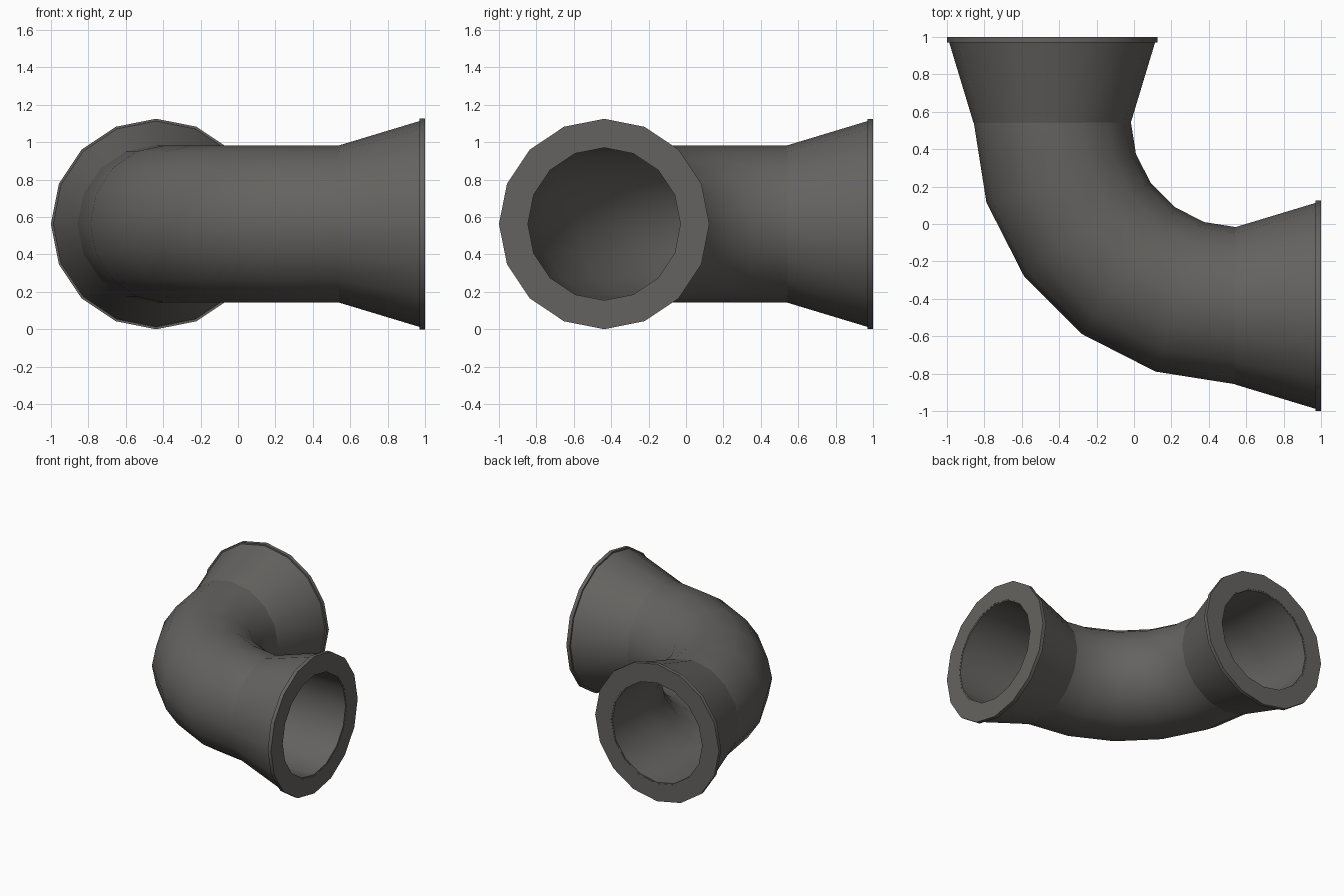
import bpy, bmesh, math
from mathutils import Vector

if "Cube" in bpy.data.objects:
    bpy.data.objects.remove(bpy.data.objects["Cube"])

SIDES = 16
C = 0.55            # bend centre in x and y
R = 0.9875          # bend radius of the centre line
AXIS = C - R        # offset of each straight end from the origin
Z = 0.5625          # height of the centre line
PIPE_R, BORE_R = 0.42, 0.408

grey = bpy.data.materials.new("dark grey")
grey.diffuse_color = (0.130, 0.124, 0.117, 1)
grey.use_nodes = True
grey.node_tree.nodes["Principled BSDF"].inputs["Base Color"].default_value = grey.diffuse_color


def sweep_closed(name, stations):
    """Join rings (centre x, centre y, sideways direction angle, radius) into a closed loop of rings."""
    bm = bmesh.new()
    rings = []
    for x, y, a, r in stations:
        side = Vector((-math.sin(a), -math.cos(a), 0))
        ring = []
        for i in range(SIDES):
            t = 2 * math.pi * i / SIDES
            ring.append(bm.verts.new(Vector((x, y, Z)) + side * r * math.cos(t)
                                     + Vector((0, 0, r * math.sin(t)))))
        rings.append(ring)
    for k, p in enumerate(rings):
        q = rings[(k + 1) % len(rings)]
        for i in range(SIDES):
            j = (i + 1) % SIDES
            bm.faces.new((p[i], p[j], q[j], q[i]))
    bmesh.ops.recalc_face_normals(bm, faces=bm.faces)
    mesh = bpy.data.meshes.new(name)
    bm.to_mesh(mesh)
    bm.free()
    mesh.materials.append(grey)
    ob = bpy.data.objects.new(name, mesh)
    bpy.context.collection.objects.link(ob)
    bpy.ops.object.select_all(action='DESELECT')
    ob.select_set(True)
    bpy.context.view_layer.objects.active = ob
    bpy.ops.object.shade_smooth_by_angle(angle=math.radians(35))
    return ob


# Elbow pipe: straight end, five-step quarter bend, straight end; outside then bore
path = [(0.998, AXIS, 0)]
for k in range(6):
    a = math.radians(18 * k)
    path.append((C - R * math.sin(a), C - R * math.cos(a), a))
path.append((AXIS, 0.998, math.pi / 2))
sweep_closed("elbow_pipe", [(*p, PIPE_R) for p in path]
             + [(*p, BORE_R) for p in reversed(path)])

# Flared bell with a thin flange on each end
bell = [(0.54, PIPE_R), (0.97, 0.55), (0.97, 0.5625), (1.0, 0.5625), (1.0, PIPE_R - 0.002)]
sweep_closed("right_bell_end", [(d, AXIS, 0, r) for d, r in bell])
sweep_closed("back_bell_end", [(AXIS, d, math.pi / 2, r) for d, r in bell])
